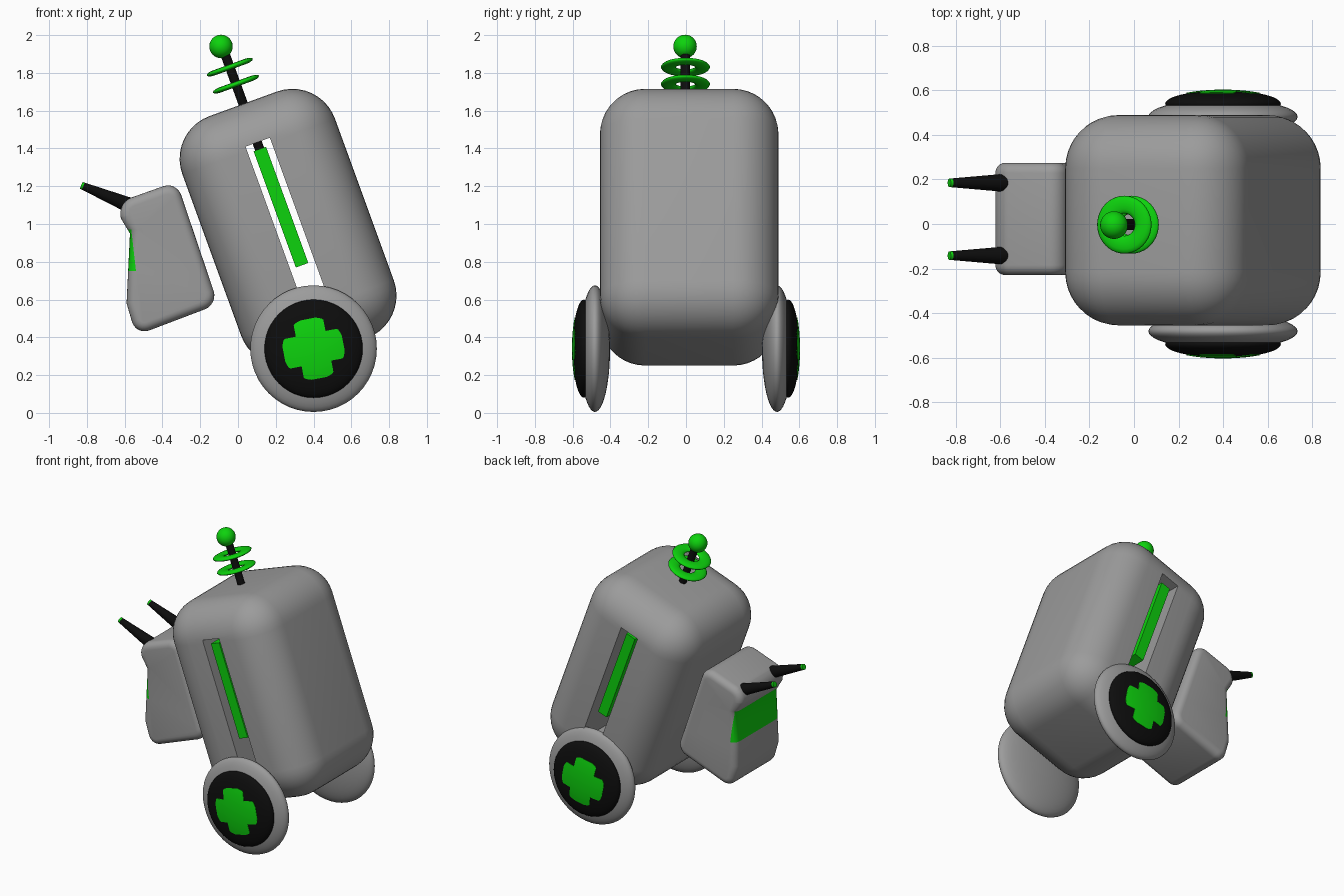
import bpy, bmesh, math
from mathutils import Matrix, Vector

if "Cube" in bpy.data.objects:
    bpy.data.objects.remove(bpy.data.objects["Cube"])

TILT = math.radians(-20)
BODY = Vector((0.265, 0.017, 0.983))


def material(name, rgb):
    m = bpy.data.materials.new(name)
    m.diffuse_color = (*rgb, 1)
    m.use_nodes = True
    m.node_tree.nodes["Principled BSDF"].inputs["Base Color"].default_value = m.diffuse_color
    return m


GREY = material("grey shell", (0.33, 0.33, 0.33))
BLACK = material("black trim", (0.004, 0.004, 0.004))
GREEN = material("bright green", (0.004, 0.65, 0.004))


def finish(name, bm, *mats):
    bmesh.ops.recalc_face_normals(bm, faces=bm.faces)
    mesh = bpy.data.meshes.new(name)
    bm.to_mesh(mesh)
    bm.free()
    ob = bpy.data.objects.new(name, mesh)
    bpy.context.collection.objects.link(ob)
    for m in mats:
        mesh.materials.append(m)
    return ob


def smooth(ob, angle=40):
    bpy.ops.object.select_all(action='DESELECT')
    bpy.context.view_layer.objects.active = ob
    ob.select_set(True)
    bpy.ops.object.shade_smooth_by_angle(angle=math.radians(angle))


def body_space(u, y, v):
    """Place a point given in the leaning body's own axes."""
    return BODY + Matrix.Rotation(TILT, 3, 'Y') @ Vector((u, y, v))


def leaning_box(name, size, centre, mat, radius=0):
    bm = bmesh.new()
    bmesh.ops.create_cube(bm, size=1, matrix=Matrix.Diagonal((*size, 1)))
    if radius:
        bmesh.ops.bevel(bm, geom=bm.edges[:], offset=radius, segments=10,
                        profile=0.5, affect='EDGES')
    bm.transform(Matrix.Translation(body_space(*centre)) @ Matrix.Rotation(TILT, 4, 'Y'))
    return finish(name, bm, mat)


def ellipsoid(name, centre, radii, mat):
    bm = bmesh.new()
    bmesh.ops.create_uvsphere(bm, u_segments=48, v_segments=24, radius=1)
    bm.transform(Matrix.Rotation(math.pi / 2, 4, 'X'))
    bm.transform(Matrix.Translation(centre) @ Matrix.Diagonal((*radii, 1)))
    ob = finish(name, bm, mat)
    smooth(ob, 60)
    return ob


def rod(name, a, b, r1, r2, *mats):
    a, b = Vector(a), Vector(b)
    bm = bmesh.new()
    bmesh.ops.create_cone(bm, cap_ends=True, segments=24, radius1=r1, radius2=r2,
                          depth=(b - a).length)
    if len(mats) > 1:  # coloured end
        end = (b - a).length / 2
        bmesh.ops.bisect_plane(bm, geom=bm.verts[:] + bm.edges[:] + bm.faces[:],
                               plane_co=(0, 0, end - 0.012), plane_no=(0, 0, 1))
        for f in bm.faces:
            f.material_index = int(f.calc_center_median().z > end - 0.012)
    bm.transform(Matrix.Translation((a + b) / 2)
                 @ (b - a).to_track_quat('Z', 'Y').to_matrix().to_4x4())
    ob = finish(name, bm, *mats)
    smooth(ob)
    return ob


# Leaning body with a slot cut straight through it
body = leaning_box("body", (0.86, 0.945, 1.39), (0, 0, 0), GREY, 0.24)
cutter = leaning_box("slot_cutter", (0.137, 2, 0.95), (0.003, 0, 0.003), GREY)
cutter.hide_render = True
cutter.hide_set(True)
cut = body.modifiers.new("slot", 'BOOLEAN')
cut.object = cutter
cut.solver = 'EXACT'
bpy.context.view_layer.objects.active = body
bpy.ops.object.modifier_apply(modifier="slot")
bpy.data.objects.remove(cutter)
smooth(body)

# Green bar inside the slot
leaning_box("slot_bar", (0.07, 0.88, 0.655), (0.001, 0, 0.113), GREEN)

# Antenna: stem, two flat rings and a ball
rod("antenna_stem", body_space(0, -0.02, 0.42), body_space(0, -0.02, 1.0), 0.025, 0.025, BLACK)
ellipsoid("antenna_ball", (-0.09, -0.005, 1.94), (0.062, 0.062, 0.062), GREEN)
for i, v in enumerate((0.806, 0.902)):
    bm = bmesh.new()
    n, k = 40, 12
    loops = []
    for a in range(n):
        t = a * math.tau / n
        loops.append([])
        for b in range(k):
            p = b * math.tau / k
            r = 0.09 + 0.04 * math.cos(p)
            loops[a].append(bm.verts.new((r * math.cos(t), r * math.sin(t), 0.014 * math.sin(p))))
    for a in range(n):
        for b in range(k):
            c, d = (a + 1) % n, (b + 1) % k
            bm.faces.new((loops[a][b], loops[c][b], loops[c][d], loops[a][d]))
    bm.transform(Matrix.Translation(body_space(0, -0.02, v)) @ Matrix.Rotation(TILT, 4, 'Y'))
    smooth(finish(f"antenna_ring_{i + 1}", bm, GREEN), 80)

# Head: rounded side profile with a green face panel
profile = [(-0.635, 1.115), (-0.325, 1.225), (-0.105, 0.575), (-0.54, 0.41),
           (-0.59, 0.58), (-0.572, 0.95), (-0.62, 1.03)]
bm = bmesh.new()
face = bm.faces.new([bm.verts.new((x, -0.23, z)) for x, z in profile])
ext = bmesh.ops.extrude_face_region(bm, geom=[face])
bmesh.ops.translate(bm, vec=(0, 0.505, 0),
                    verts=[g for g in ext["geom"] if isinstance(g, bmesh.types.BMVert)])
bmesh.ops.recalc_face_normals(bm, faces=bm.faces)


def across(e):
    return abs(e.verts[0].co.y - e.verts[1].co.y) > 0.1


# round the long corners first, then both side outlines
corners = [e for e in bm.edges if across(e) and
           (e.verts[0].co.x > -0.56 or e.verts[0].co.z > 1.1)]
bmesh.ops.bevel(bm, geom=corners, offset=0.075, segments=6, profile=0.5, affect='EDGES')
rims = [e for e in bm.edges if not across(e)
        and abs(e.verts[0].co.y - e.verts[1].co.y) < 1e-4
        and len(e.link_faces) == 2
        and max(len(f.verts) for f in e.link_faces) > 6]
bmesh.ops.bevel(bm, geom=rims, offset=0.06, segments=5, profile=0.5, affect='EDGES',
                clamp_overlap=True)
panel = [((0, 0, 0.97), (0, 0, -1)), ((0, 0, 0.75), (0, 0, 1)),
         ((-0.54, 0, 0.75), (-0.22, 0, -0.025))]
for co, no in panel:
    bmesh.ops.bisect_plane(bm, geom=bm.verts[:] + bm.edges[:] + bm.faces[:],
                           plane_co=co, plane_no=no)
for f in bm.faces:
    c = f.calc_center_median()
    f.material_index = int(all((c - Vector(co)).dot(Vector(no)) > 0 for co, no in panel))
smooth(finish("head", bm, GREY, GREEN))

# Horns with green tips
for side, y in (("front", -0.142), ("back", 0.185)):
    rod(f"{side}_horn", (-0.565, y, 1.095), (-0.83, y, 1.205), 0.042, 0.019, BLACK, GREEN)

# Wheels: lens-shaped tyre, domed hub and a curved cross plate
for side, s in (("front", -1), ("back", 1)):
    hub = Vector((0.4, s * 0.54, 0.34))
    ellipsoid(f"{side}_wheel", (0.4, s * 0.482, 0.34), (0.335, 0.08, 0.335), GREY)
    ellipsoid(f"{side}_hub", hub, (0.26, 0.06, 0.26), BLACK)
    bm = bmesh.new()
    steps = [-0.16 + 0.02 * i for i in range(17)]
    grid = {}

    def vert(a, b):
        if (a, b) not in grid:
            p = Vector((steps[a], 0, steps[b]))
            if p.length > 0.165:
                p *= 0.165 / p.length
            dome = 0.064 * math.sqrt(1 - (p.length / 0.26) ** 2)
            p = Matrix.Rotation(math.radians(-11), 3, 'Y') @ p
            grid[a, b] = bm.verts.new(hub + p + Vector((0, s * dome, 0)))
        return grid[a, b]

    for a in range(16):
        for b in range(16):
            if 4 <= a < 12 or 4 <= b < 12:
                bm.faces.new((vert(a, b), vert(a + 1, b), vert(a + 1, b + 1), vert(a, b + 1)))
    bmesh.ops.recalc_face_normals(bm, faces=bm.faces)
    if bm.faces[:][0].normal.y * s < 0:
        bmesh.ops.reverse_faces(bm, faces=bm.faces)
    bmesh.ops.solidify(bm, geom=bm.faces[:], thickness=0.006)
    smooth(finish(f"{side}_cross", bm, GREEN))
